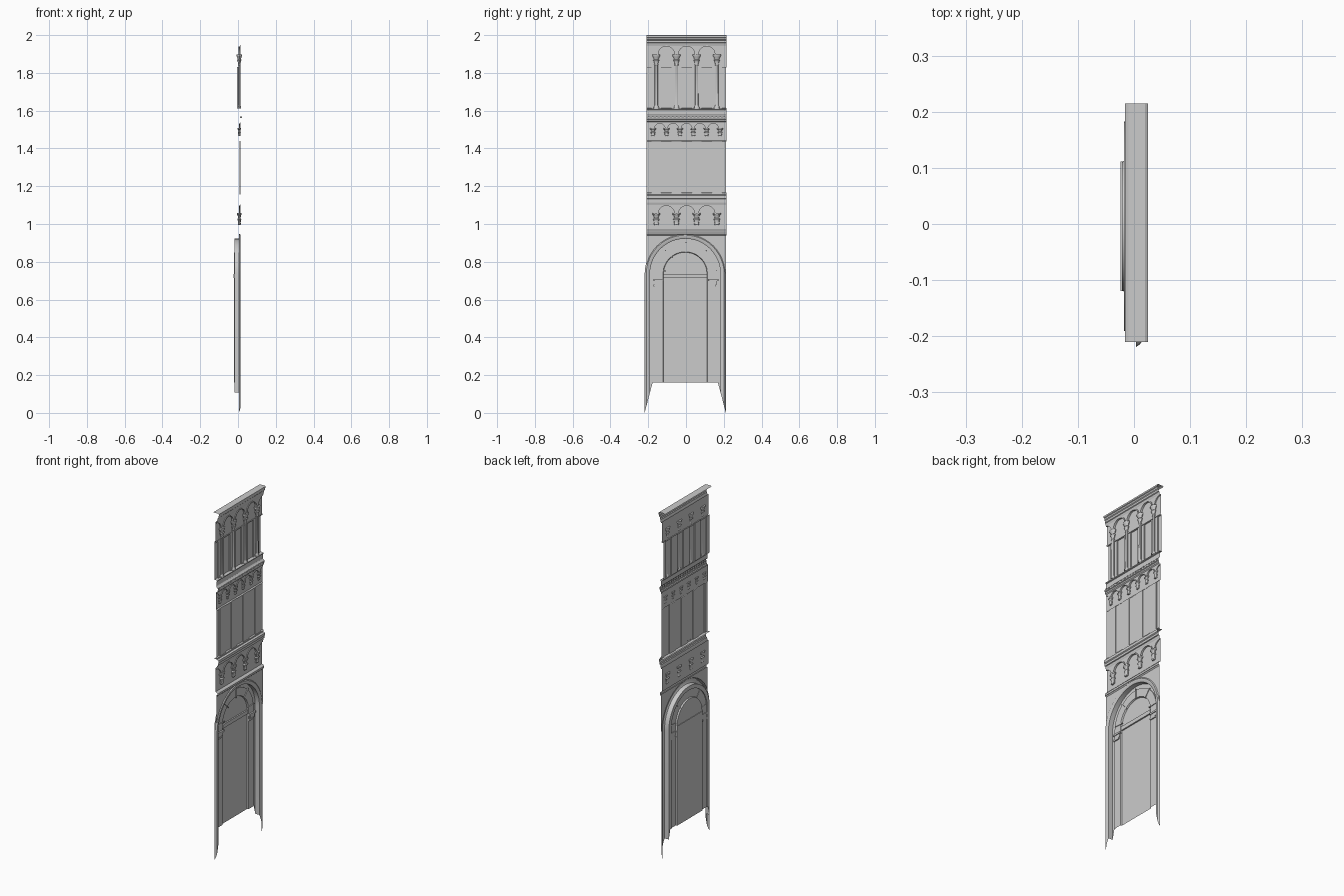
import bpy, bmesh, math
from math import sin, cos, pi, sqrt

if "Cube" in bpy.data.objects:
    bpy.data.objects.remove(bpy.data.objects["Cube"])

YC = 0.003          # centre of the upper storeys
Y0, Y1 = -0.21, 0.215


def finish(name, bm, outward=False, angle=30):
    if outward:
        bmesh.ops.recalc_face_normals(bm, faces=bm.faces)
    else:           # open sheets look toward +x
        bm.normal_update()
        if sum(f.normal.x * f.calc_area() for f in bm.faces) < 0:
            bmesh.ops.reverse_faces(bm, faces=bm.faces)
    me = bpy.data.meshes.new(name)
    bm.to_mesh(me)
    bm.free()
    ob = bpy.data.objects.new(name, me)
    bpy.context.collection.objects.link(ob)
    bpy.context.view_layer.objects.active = ob
    ob.select_set(True)
    bpy.ops.object.shade_smooth_by_angle(angle=math.radians(angle))
    ob.select_set(False)
    return ob


def loft(name, rows):
    """Bridge equal-length rows of points into one open sheet."""
    bm = bmesh.new()
    vs = [[bm.verts.new(p) for p in r] for r in rows]
    for a, b in zip(vs, vs[1:]):
        for i in range(len(a) - 1):
            bm.faces.new((a[i], a[i + 1], b[i + 1], b[i]))
    return finish(name, bm)


def run(name, profile, y0=Y0, y1=Y1):
    """Straight moulding: (x, z) profile along y."""
    return loft(name, [[(x, y0, z), (x, y1, z)] for x, z in profile])


def boxes(name, items):
    """Several boxes given as (x0, x1, y0, y1, z0, z1)."""
    bm = bmesh.new()
    for x0, x1, y0, y1, z0, z1 in items:
        v = bmesh.ops.create_cube(bm, size=1)['verts']
        for p in v:
            p.co = ((x0 + x1) / 2 + p.co.x * (x1 - x0),
                    (y0 + y1) / 2 + p.co.y * (y1 - y0),
                    (z0 + z1) / 2 + p.co.z * (z1 - z0))
    return finish(name, bm, True)


def turned(name, profile, ys, x, squash=0.6, seg=12):
    """Lathe an (r, z) profile at every y position."""
    bm = bmesh.new()
    for y in ys:
        rings = [[bm.verts.new((x + squash * r * cos(2 * pi * k / seg),
                                y + r * sin(2 * pi * k / seg), z))
                  for k in range(seg)] for r, z in profile]
        for a, b in zip(rings, rings[1:]):
            for k in range(seg):
                n = (k + 1) % seg
                bm.faces.new((a[k], a[n], b[n], b[k]))
        bm.faces.new(rings[0])
        bm.faces.new(rings[-1])
    return finish(name, bm, True)


def arcade(name, n, pitch, zs, r, ztop, xf, xb):
    """Row of arches resting on n supports, with half bays at both ends."""
    ys, rim = [], 1.14
    for b in range(n + 1):
        c = YC + (b - n / 2) * pitch
        if b == 0:
            ys.append((Y0, zs + sqrt(max(0, r * r - (Y0 - c) ** 2))))
        for k in range(13):
            a = pi - pi * k / 12
            y = c + r * cos(a)
            if Y0 < y < Y1:
                ys.append((y, zs + r * sin(a)))
    ys.append((Y1, zs + sqrt(max(0, r * r - (Y1 - c) ** 2))))
    loft(name, [[(xb, y, h) for y, h in ys],
                [(xf, y, h) for y, h in ys],
                [(xf, y, ztop) for y, h in ys]])
    # raised archivolt on each whole bay
    for b in range(1, n):
        c = YC + (b - n / 2) * pitch
        prof = [(r, xf), (r, xf + .004), (r * rim, xf + .004), (r * rim, xf)]
        loft(name + "_archivolt", [[(x, c + q * cos(pi * k / 12), min(ztop, zs + q * sin(pi * k / 12)))
                                    for k in range(13)] for q, x in prof])


def spots(n, pitch):
    return [YC + (i - (n - 1) / 2) * pitch for i in range(n)]


def strip_wall(name, z0, z1, x_low, x_high, half):
    """Wall with shallow vertical strips in line with the columns."""
    row = [(x_low, Y0 + .002)]
    for y in spots(4, .107):
        row += [(x_low, y - half), (x_high, y - half), (x_high, y + half), (x_low, y + half)]
    row.append((x_low, Y1 - .003))
    loft(name, [[(x, y, z) for x, y in row] for z in (z0, z1)])


# ---- ground storey: stepped arch surround, slanting at the feet ----
AC, AZ = -0.004, 0.735


def arch_path(r, x):
    zb = min(0.16, max(0.0, 0.16 * (0.215 - r) / 0.042))
    arc = [(x, AC + r * cos(pi - pi * k / 24), AZ + r * sin(pi - pi * k / 24)) for k in range(25)]
    return [(x, AC - r, zb)] + arc + [(x, AC + r, zb)]


surround = [(.215, .004), (.211, .010), (.206, .014), (.194, .013), (.187, .009),
            (.187, -.018), (.173, -.018), (.164, -.018), (.164, -.013), (.118, -.013), (.115, -.021)]
loft("arch_surround", [arch_path(r, x) for r, x in surround])

# spandrel wall over the arch
R = 0.206
ys = [AC + R * cos(pi - pi * k / 24) for k in range(25)]
hs = [AZ + R * sin(pi * k / 24) for k in range(25)]
ys[0], ys[-1] = Y0, Y1 - .003
loft("spandrel_wall", [[(.010, y, h) for y, h in zip(ys, hs)], [(.010, y, .948) for y in ys]])

# door leaf, lunette and transom
run("door_panel", [(-.021, .16), (-.021, .72)], AC - .115, AC + .115)
fan = [pi * k / 24 for k in range(25)]
loft("lunette_panel", [[(-.021, AC + .115 * cos(a), AZ) for a in fan],
                       [(-.021, AC + .115 * cos(a), AZ + .115 * sin(a)) for a in fan]])
boxes("transom", [(-.024, -.013, AC - .115, AC + .115, .714, .736)])

# inner arch joints
for deg in (4, 47, 90, 133, 176):
    a = math.radians(deg)
    ob = boxes("voussoir_joint", [(-.015, -.009, -.0025, .0025, .105, .162)])
    ob.rotation_euler.x = a - pi / 2
    ob.location = (0, AC + .004, AZ + .008)

# imposts under the inner arch
imposts = []
for s in (-1, 1):
    c = AC + .004 + s * .144
    imposts += [(-.017, -.005, c - .028, c + .028, .699, .709),
                (-.017, -.009, c - .019, c + .019, .680, .699),
                (-.017, -.007, c - .028, c + .014, .670, .680)]
boxes("impost", imposts)

# ---- lower corbel table ----
run("string_course_low", [(.010, .940), (.015, .946), (.017, .946), (.017, .957),
                          (.013, .962), (.004, .967)])
run("frieze_wall_low", [(.004, .967), (.004, 1.105)])
arcade("corbel_arches_low", 4, .107, 1.054, .043, 1.110, .010, .004)
corbel = [(.010, 0), (.014, .006), (.012, .012), (.014, .026), (.018, .032),
          (.011, .037), (.014, .050), (.021, .056), (.021, .064)]
turned("corbel_low", [(r, .994 + z) for r, z in corbel], spots(4, .107), .007)
cornice = [(.010, 0), (.013, .006), (.013, .014), (.018, .016), (.018, .028),
           (.023, .032), (.023, .047), (.008, .052), (-.006, .052)]
run("cornice_low", [(x, 1.104 + z) for x, z in cornice])

# ---- middle storey: wall with shallow strips ----
strip_wall("middle_wall", 1.155, 1.44, .008, .012, .026)
run("middle_wall_base", [(.008, 1.156), (.014, 1.156), (.014, 1.163), (.008, 1.168)])

# small corbel table
run("frieze_wall_mid", [(.012, 1.438), (.005, 1.443), (.005, 1.54)])
arcade("corbel_arches_mid", 6, .071, 1.503, .029, 1.542, .010, .005)
turned("corbel_mid", [(r * .75, 1.466 + z * .64) for r, z in corbel], spots(6, .071), .007)
run("string_course_mid", [(.010, 1.540), (.015, 1.545), (.015, 1.553), (.019, 1.556),
                          (.019, 1.567), (.011, 1.573), (.008, 1.578)])
boxes("dentil", [(.010, .021, y - .004, y + .004, 1.560, 1.568) for y in spots(20, .021)])

# ---- top storey: blind colonnade ----
run("parapet_band", [(.008, 1.578), (.008, 1.604), (.014, 1.606), (.014, 1.611), (-.006, 1.613)])
strip_wall("top_wall", 1.612, 1.832, -.004, .002, .026)
run("top_wall_ledge", [(-.004, 1.828), (.006, 1.828), (.006, 1.834), (.003, 1.834)])
run("top_frieze_wall", [(.003, 1.832), (.003, 1.948)])
turned("column", [(.014, 1.612), (.014, 1.619), (.0105, 1.624), (.0085, 1.63), (.008, 1.838),
                  (.011, 1.842), (.009, 1.848), (.013, 1.862), (.017, 1.868), (.012, 1.872),
                  (.017, 1.884), (.021, 1.890), (.021, 1.898)], spots(4, .107), .007, .7)
arcade("top_arches", 4, .107, 1.898, .043, 1.948, .010, .003)
run("cornice_top", [(.010, 1.945), (.013, 1.951), (.013, 1.958), (.017, 1.961), (.017, 1.972),
                    (.021, 1.976), (.021, 1.985), (.025, 1.988), (.025, 1.997), (.020, 2.0),
                    (-.010, 2.0), (-.016, 1.996)])
